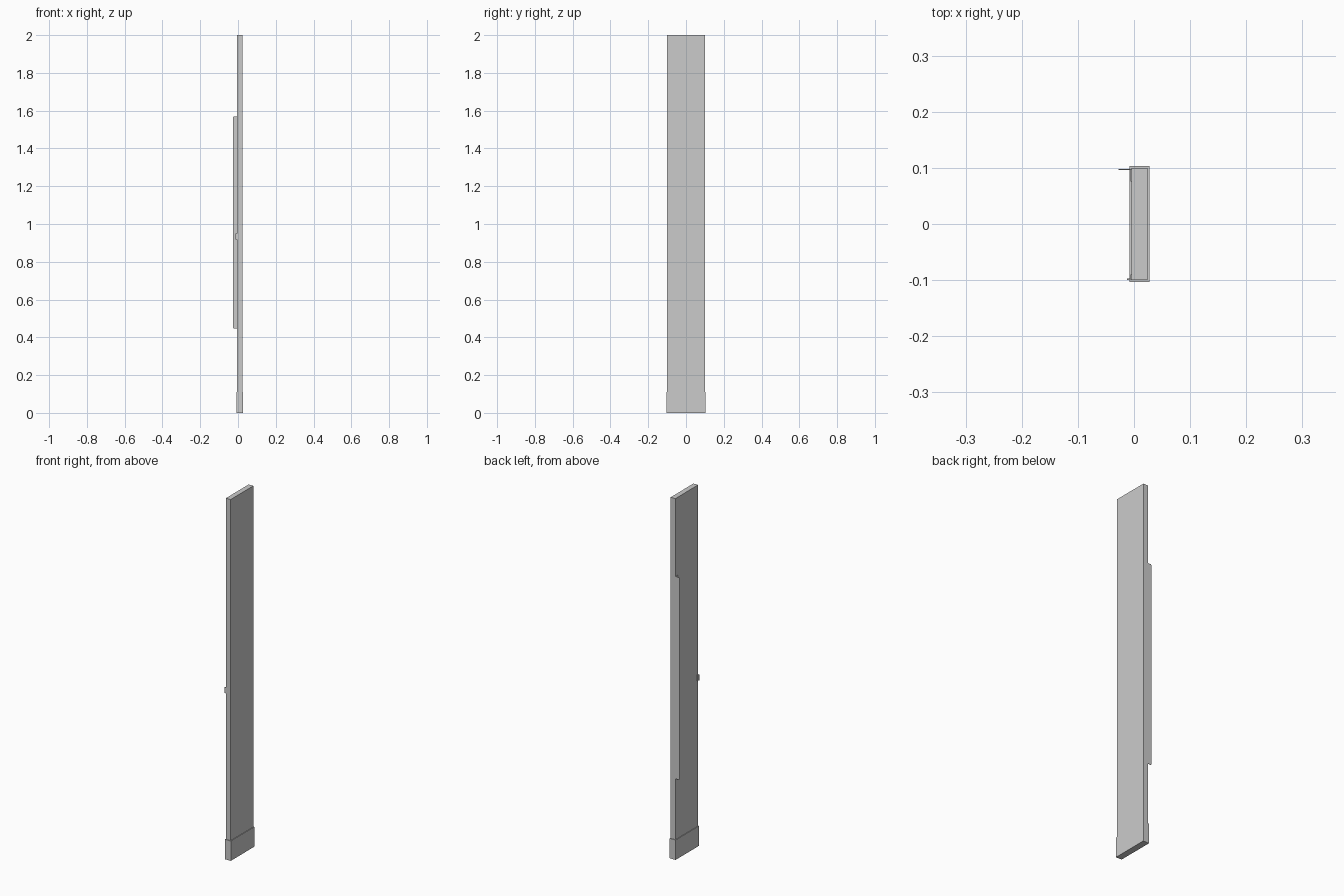
import bpy, bmesh
from mathutils import Vector

if "Cube" in bpy.data.objects:
    bpy.data.objects.remove(bpy.data.objects["Cube"])


def box(name, lo, hi):
    """Axis-aligned box between two corners."""
    lo, hi = Vector(lo), Vector(hi)
    bm = bmesh.new()
    bmesh.ops.create_cube(bm, size=1)
    for v in bm.verts:
        v.co = (lo + hi) / 2 + v.co * (hi - lo)
    return finish(name, bm)


def finish(name, bm):
    bmesh.ops.recalc_face_normals(bm, faces=bm.faces)
    mesh = bpy.data.meshes.new(name)
    bm.to_mesh(mesh)
    bm.free()
    ob = bpy.data.objects.new(name, mesh)
    bpy.context.collection.objects.link(ob)
    return ob


def plate(name, outline, y0, y1):
    """Flat plate from an x-z outline, given thickness along y."""
    bm = bmesh.new()
    face = bm.faces.new([bm.verts.new((x, y0, z)) for x, z in outline])
    ext = bmesh.ops.extrude_face_region(bm, geom=[face])
    for g in ext["geom"]:
        if isinstance(g, bmesh.types.BMVert):
            g.co.y = y1
    return finish(name, bm)


FACE = -0.0045   # left face of the panel

# Tall panel and the kick plate wrapped round its foot
box("panel", (FACE, -0.0995, 0), (0.0242, 0.0995, 2))
box("kick_plate", (-0.008, -0.103, 0), (0.0277, 0.103, 0.11))

# Long pull flange with clipped outer corners
z0, z1, out, c = 0.447, 1.568, -0.0277, 0.004
plate("pull_flange", [(FACE, z0), (out + c, z0), (out, z0 + c),
                      (out, z1 - c), (out + c, z1), (FACE, z1)], 0.096, 0.098)

# Fixing tabs at both ends of the flange
for i, z in enumerate((z0, z1 - 0.02)):
    box(f"pull_tab_{i + 1}", (FACE - 0.002, 0.076, z), (FACE, 0.097, z + 0.02))

# Small catch on the opposite edge
box("catch_flange", (-0.0125, -0.0995, 0.918), (FACE, -0.0975, 0.951))
box("catch_leg", (FACE - 0.002, -0.0985, 0.918), (FACE, -0.09, 0.951))
